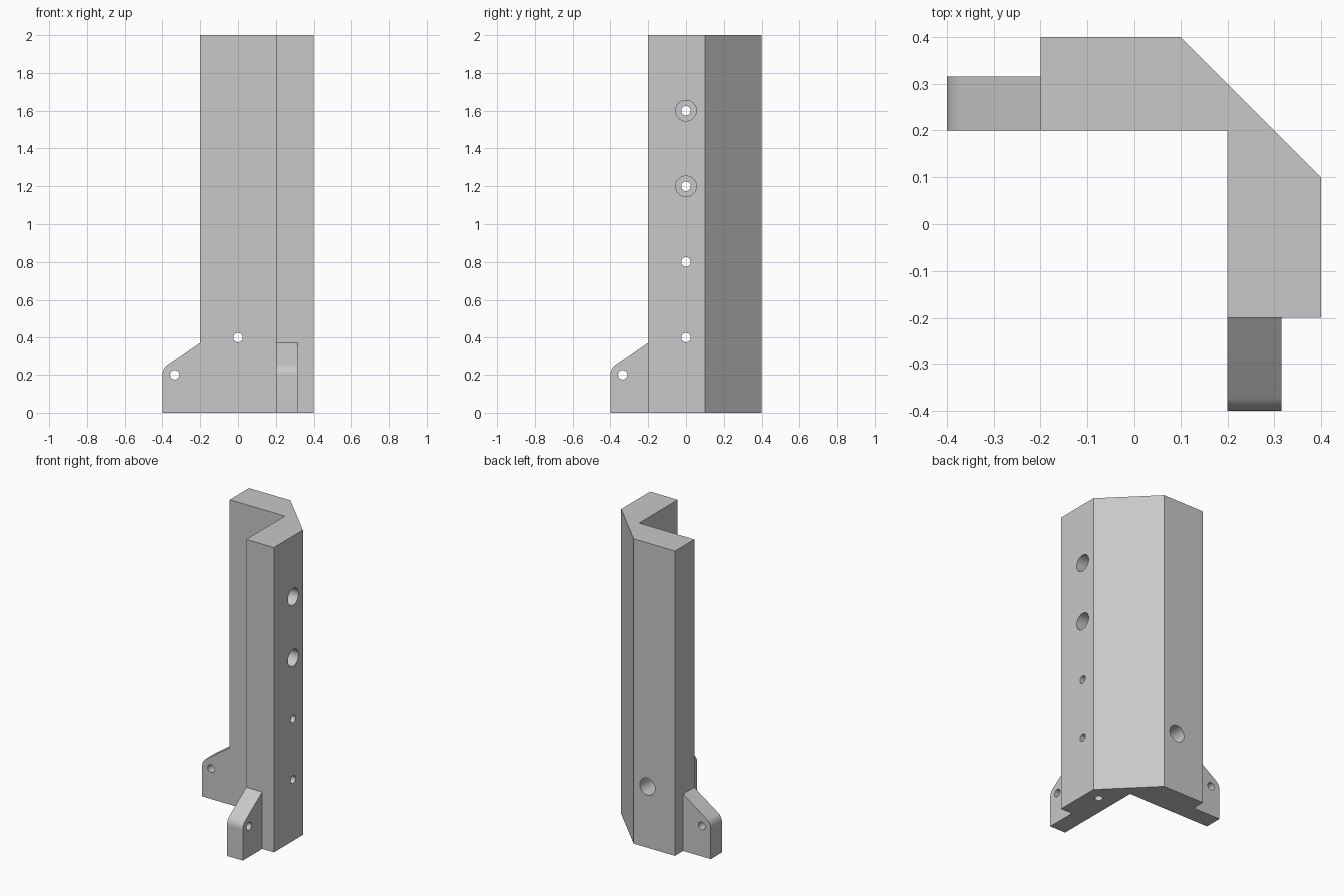
import bpy, bmesh, math
from mathutils import Matrix, Vector

cube = bpy.data.objects.get("Cube")
if cube:
    bpy.data.objects.remove(cube, do_unlink=True)

grey = bpy.data.materials.new("light grey")
grey.use_nodes = True
grey.diffuse_color = (0.58, 0.58, 0.58, 1)
grey.node_tree.nodes["Principled BSDF"].inputs["Base Color"].default_value = grey.diffuse_color

# Swaps x and y, so the second wing mirrors the first across the diagonal
SWAP = Matrix(((0, 1, 0, 0), (1, 0, 0, 0), (0, 0, 1, 0), (0, 0, 0, 1)))


def finish(name, bm):
    bmesh.ops.recalc_face_normals(bm, faces=bm.faces)
    mesh = bpy.data.meshes.new(name)
    bm.to_mesh(mesh)
    bm.free()
    mesh.materials.append(grey)
    obj = bpy.data.objects.new(name, mesh)
    bpy.context.collection.objects.link(obj)
    return obj


def prism(name, points, offset, matrix=Matrix()):
    bm = bmesh.new()
    face = bm.faces.new([bm.verts.new(p) for p in points])
    new = bmesh.ops.extrude_face_region(bm, geom=[face])["geom"]
    bmesh.ops.translate(bm, vec=offset, verts=[v for v in new if isinstance(v, bmesh.types.BMVert)])
    bm.transform(matrix)
    return finish(name, bm)


def drill(name, start, end, radius, matrix):
    start, end = Vector(start), Vector(end)
    bm = bmesh.new()
    bmesh.ops.create_cone(bm, cap_ends=True, segments=32, radius1=radius, radius2=radius,
                          depth=(end - start).length)
    turn = (end - start).to_track_quat("Z", "Y").to_matrix().to_4x4()
    bm.transform(matrix @ Matrix.Translation((start + end) / 2) @ turn)
    return finish(name, bm)


def combine(target, tool, operation):
    mod = target.modifiers.new(tool.name, "BOOLEAN")
    mod.operation, mod.solver, mod.object = operation, "EXACT", tool
    bpy.context.view_layer.objects.active = target
    bpy.ops.object.modifier_apply(modifier=mod.name)
    bpy.data.objects.remove(tool, do_unlink=True)


# Angle post with a chamfered outer corner
outline = [(-0.2, 0.2), (0.2, 0.2), (0.2, -0.2), (0.4, -0.2), (0.4, 0.1), (0.1, 0.4), (-0.2, 0.4)]
post = prism("corner_post", [(x, y, 0) for x, y in outline], (0, 0, 2))

# Foot lug profile: rounded nose around the pin hole, then a slope up to the post
nose = [math.radians(180 - 55 * i / 10) for i in range(11)]
lug = [(-0.15, 0.2, 0), (-0.4, 0.2, 0)]
lug += [(-0.335 + 0.065 * math.cos(a), 0.2, 0.2 + 0.065 * math.sin(a)) for a in nose]
lug += [(-0.2, 0.2, 0.373), (-0.15, 0.2, 0.373)]

for side, matrix in (("back", Matrix()), ("left", SWAP)):
    combine(post, prism(side + "_lug", lug, (0, 0.115, 0), matrix), "UNION")
    cuts = [((-0.335, 0.1, 0.2), (-0.335, 0.5, 0.2), 0.025)]
    # Counterbored screw holes up the wing
    for z in (0.4, 0.8, 1.2, 1.6):
        cuts.append(((0, 0.1, z), (0, 0.5, z), 0.025))
        cuts.append(((0, 0.26, z), (0, 0.5, z), 0.055))
    # Blind holes in the underside
    for x in (-0.09, 0.04):
        cuts.append(((x, 0.31, -0.1), (x, 0.31, 0.2), 0.025))
    for i, (start, end, radius) in enumerate(cuts):
        combine(post, drill(f"{side}_drill_{i}", start, end, radius, matrix), "DIFFERENCE")

# Smooth the bores and lug noses, keep the flat edges sharp
bpy.ops.object.select_all(action="DESELECT")
post.select_set(True)
bpy.context.view_layer.objects.active = post
bpy.ops.object.shade_smooth_by_angle(angle=math.radians(25))
